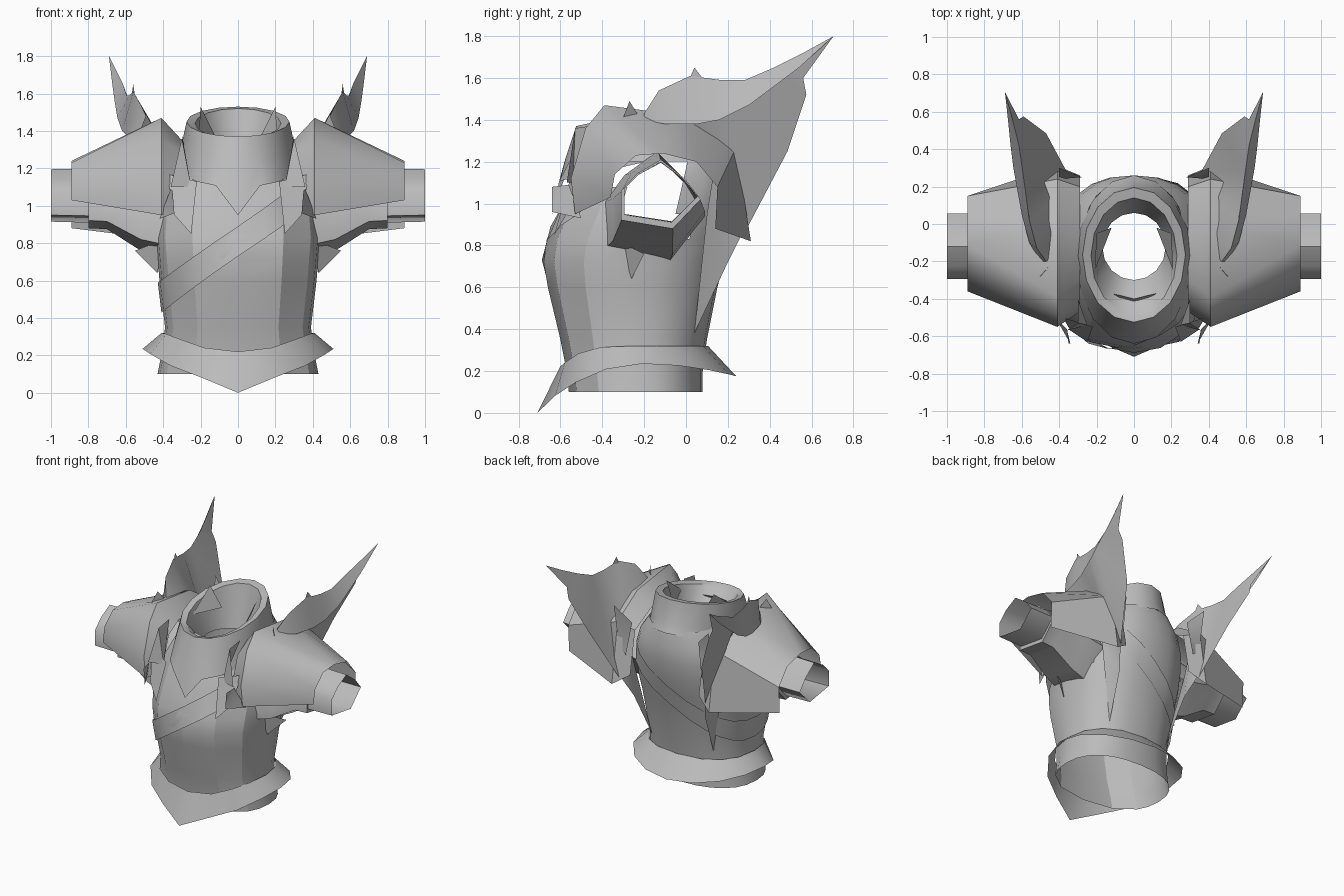
import bpy, bmesh, math
from mathutils import Vector

cube = bpy.data.objects.get("Cube")
if cube:
    bpy.data.objects.remove(cube)

grey = bpy.data.materials.new("plain_grey")
grey.use_nodes = True
grey.diffuse_color = (0.5, 0.5, 0.5, 1)
grey.node_tree.nodes["Principled BSDF"].inputs["Base Color"].default_value = (0.5, 0.5, 0.5, 1)


def finish(name, bm, angle=35):
    bmesh.ops.recalc_face_normals(bm, faces=bm.faces)
    mesh = bpy.data.meshes.new(name)
    bm.to_mesh(mesh)
    bm.free()
    mesh.materials.append(grey)
    ob = bpy.data.objects.new(name, mesh)
    bpy.context.collection.objects.link(ob)
    bpy.ops.object.select_all(action='DESELECT')
    ob.select_set(True)
    bpy.context.view_layer.objects.active = ob
    bpy.ops.object.shade_smooth_by_angle(angle=math.radians(angle))


def loft(rings, closed=True):
    """Skin a list of equally long point rings."""
    bm = bmesh.new()
    rows = [[bm.verts.new(p) for p in ring] for ring in rings]
    n = len(rows[0])
    for a, b in zip(rows, rows[1:]):
        for i in range(n if closed else n - 1):
            j = (i + 1) % n
            bm.faces.new((a[i], a[j], b[j], b[i]))
    return bm


def flip(points, side):
    return [Vector((p[0] * side, p[1], p[2])) for p in points]


def shard(name, points):
    """Flat pointed flap with a left and a right copy."""
    for side, label in ((1, "left"), (-1, "right")):
        bm = bmesh.new()
        bm.faces.new([bm.verts.new(p) for p in flip(points, side)])
        bmesh.ops.triangulate(bm, faces=bm.faces)
        finish(f"{label}_{name}", bm)


def turn(n):
    """Angles round the body; the first one faces the front."""
    return [-math.pi / 2 + math.tau * i / n for i in range(n)]


# Torso rows: height, half width, front y, back y
TORSO = [(0.1, .43, -.56, .08), (0.2, .41, -.57, .08), (0.35, .39, -.60, .10),
         (0.6, .42, -.66, .15), (0.72, .43, -.68, .18), (0.83, .44, -.665, .21),
         (0.95, .43, -.61, .24), (1.08, .41, -.56, .26), (1.2, .36, -.48, .26),
         (1.32, .27, -.4, .23)]


def torso_point(a, z, grow=0.0):
    z = min(max(z, TORSO[0][0]), TORSO[-1][0])
    for lo, hi in zip(TORSO, TORSO[1:]):
        if z <= hi[0]:
            break
    t = (z - lo[0]) / (hi[0] - lo[0])
    w, f, b = (lo[k] + (hi[k] - lo[k]) * t for k in (1, 2, 3))
    c, s = math.cos(a), math.sin(a)
    # Slightly boxy ellipse
    c, s = (math.copysign(abs(v) ** 0.85, v) for v in (c, s))
    return Vector(((w + grow) * c, (f + b) / 2 + ((b - f) / 2 + grow) * s, z))


# Torso shell, broad facets in front, open armholes
fine = turn(24)
facets = [a for i, a in enumerate(fine) if i not in (1, 3, 21, 23)]
bm = loft([[torso_point(a, row[0]) for a in facets] for row in TORSO])
holes = []
for f in bm.faces:
    m = f.calc_center_median()
    if abs(m.x) > .25 and -.3 < m.y < .01 and abs(m.z - 1.03) < .17:
        holes.append(f)
bmesh.ops.delete(bm, geom=holes, context='FACES')
finish("torso", bm, 22)

# Diagonal sash over the left shoulder
lower, upper = [], []
for a in fine:
    z = 0.73 + 0.69 * torso_point(a, 0.8).x
    lower.append(torso_point(a, z, .01))
    upper.append(torso_point(a, z + .16, .01))
bm = loft([lower, upper])
bmesh.ops.delete(bm, geom=[f for f in bm.faces if f.calc_center_median().x > .3],
                 context='FACES')
finish("sash", bm)

# Flared pointed skirt band
top, hem = [], []
for i, a in enumerate(turn(16)):
    c, s = math.cos(a), math.sin(a)
    front = max(0, -s)
    p = torso_point(a, 0.3, .012)
    p.z = 0.32 - .1 * front ** 3
    top.append(p)
    hem.append(Vector((.51 * c, -.21 + (.5 if i == 0 else .45) * s,
                       .235 - .06 * max(0, s) ** 2 - .18 * front ** 2
                       - (.055 if i == 0 else 0))))
finish("skirt_band", loft([top, hem]))

# Collar: pointed outer wall, tilted rim and inner funnel
outer, middle, rim, lip, throat = [], [], [], [], []
for i, a in enumerate(turn(16)):
    c, s = math.cos(a), math.sin(a)
    tilt = 1.45 + .08 * s
    outer.append((.31 * c, -.19 + .45 * s, (1.2 + .1 * s) - (.15 if i == 0 else 0)))
    middle.append((.31 * c, -.175 + .4 * s, 1.29 + .07 * s))
    rim.append((.275 * c, -.165 + .36 * s, tilt))
    lip.append((.23 * c, -.17 + .31 * s, tilt - .01))
    throat.append((.17 * c, -.12 + .18 * s, 1.2))
finish("collar", loft([outer, middle, rim, lip, throat]))
shard("collar_tab", [(.2, -.05, 1.53), (.12, -.02, 1.37), (.21, -.25, 1.38)])

# Sleeves: x, centre y, centre z, half depth, half height
SLEEVE = [(.36, -.15, .98, .24, .26), (.52, -.13, 1.0, .22, .24),
          (.7, -.12, 1.04, .19, .165), (.8, -.12, 1.045, .19, .165),
          (.8, -.12, 1.055, .175, .145), (1.0, -.12, 1.055, .175, .14)]
CUFF = [(0, 1), (-.6, .6), (-1, .1), (-1, -.75), (.3, -1), (1, -.15), (.6, .45)]
# Shoulder guard sections from lower front, over the top, to lower back
GUARD = [(.89, [(-.36, 1.03), (-.34, 1.14), (-.24, 1.23), (-.11, 1.24),
                (.05, 1.2), (.15, 1.08), (.14, .88)]),
         (.41, [(-.53, .95), (-.55, 1.12), (-.48, 1.36), (-.39, 1.47),
                (0, 1.42), (.24, 1.27), (.31, .82)]),
         (.29, [(-.47, 1.0), (-.47, 1.12), (-.42, 1.27), (-.3, 1.34),
                (0, 1.32), (.2, 1.22), (.26, .9)])]
# Wing: inner edge, ridge and outer edge, running front to tip
TIP = (.69, .705, 1.8)
WING = [[(.45, -.19, 1.41), (.43, -.05, 1.39), (.41, .14, 1.22), (.36, .28, .86),
         (.47, .485, 1.25), (.59, .575, 1.52), (.615, .56, 1.6), TIP],
        [(.47, -.2, 1.43), (.52, -.13, 1.54), (.56, .02, 1.61), (.58, .17, 1.59),
         (.595, .28, 1.59), (.615, .42, 1.65), (.65, .56, 1.72), TIP],
        [(.5, -.2, 1.4), (.56, -.1, 1.38), (.6, .05, 1.38), (.62, .16, 1.4),
         (.645, .3, 1.47), (.66, .42, 1.56), (.672, .54, 1.65), TIP]]

for side, label in ((1, "left"), (-1, "right")):
    rings = [flip([(x, cy + ry * u, cz + rz * v) for u, v in CUFF], side)
             for x, cy, cz, ry, rz in SLEEVE]
    finish(label + "_sleeve", loft(rings), 55)
    rings = [flip([(x, y, z) for y, z in section], side) for x, section in GUARD]
    finish(label + "_shoulder_guard", loft(rings, False))
    bm = loft([flip(edge, side) for edge in WING], False)
    bmesh.ops.remove_doubles(bm, verts=bm.verts, dist=.0005)
    finish(label + "_wing", bm)

# Pointed flaps on the wings, chest and flanks
shard("wing_barb", [(.56, .04, 1.65), (.55, .01, 1.58), (.57, .09, 1.585)])
shard("small_barb", [(.49, -.27, 1.49), (.45, -.22, 1.41), (.52, -.3, 1.41)])
shard("back_barb", [(.28, .25, 1.3), (.4, .3, 1.42), (.4, .24, 1.1), (.32, .27, 1.05)])
shard("chest_flap", [(.38, -.5, 1.17), (.22, -.55, 1.13), (.25, -.63, .85), (.34, -.57, .95)])
shard("chest_point", [(.36, -.56, 1.09), (.35, -.64, 1.08), (.34, -.64, .96), (.42, -.5, .93)])
shard("neck_flap", [(.3, -.4, 1.38), (.3, -.53, 1.36), (.36, -.57, 1.1), (.25, -.54, 1.1)])
shard("flank_flap", [(.4, -.32, .82), (.55, -.2, .76), (.43, -.26, .64)])
shard("back_spike", [(.41, .14, 1.2), (.38, .1, .95), (.26, .04, .38), (.3, .2, .72),
                     (.36, .28, .88)])
